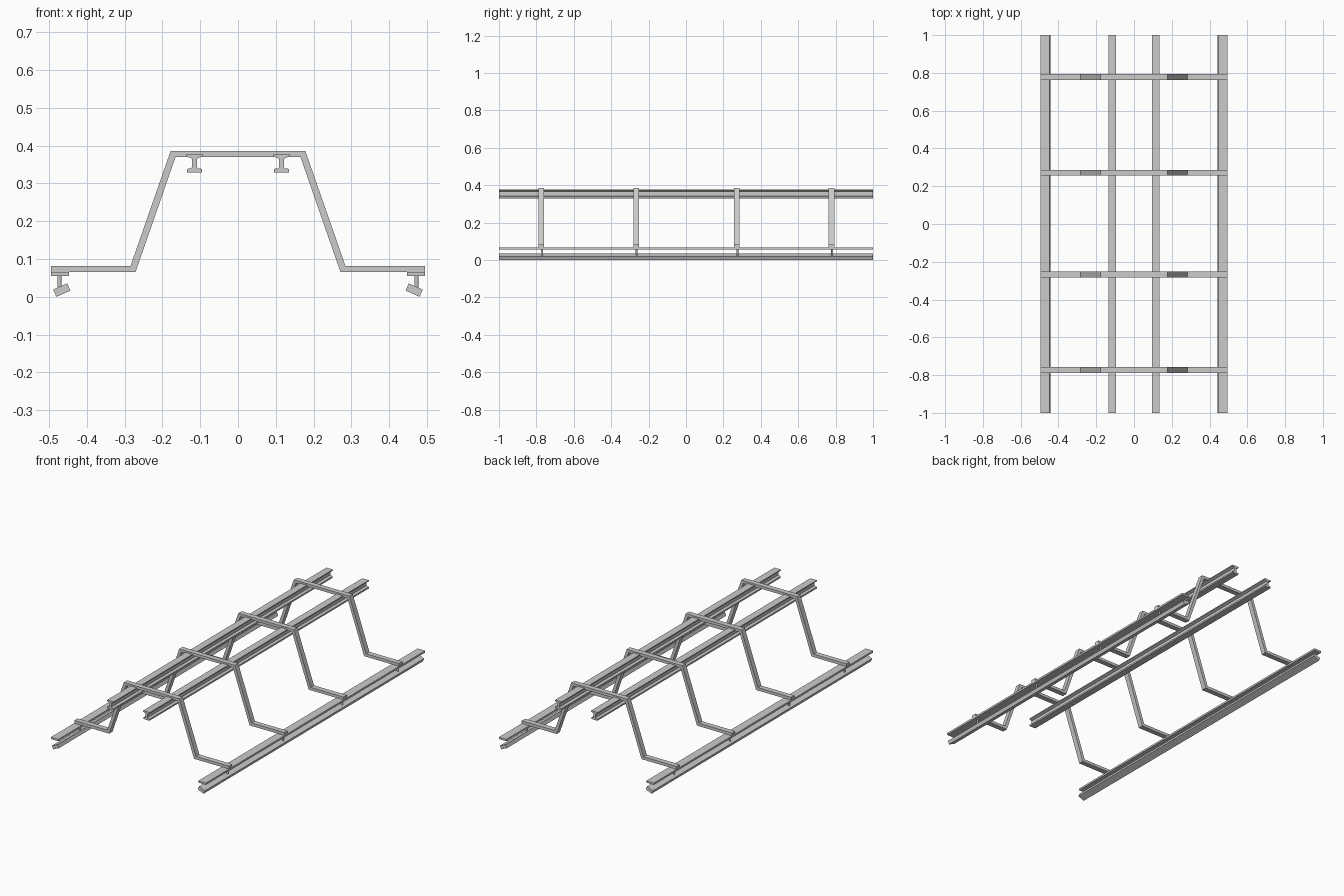
import bpy, bmesh
from mathutils import Matrix, Vector

if "Cube" in bpy.data.objects:
    bpy.data.objects.remove(bpy.data.objects["Cube"])

FRAME_Y = (-0.773, -0.267, 0.272, 0.778)


def finish(name, bm, mirror=False):
    bmesh.ops.recalc_face_normals(bm, faces=bm.faces)
    me = bpy.data.meshes.new(name)
    bm.to_mesh(me)
    bm.free()
    ob = bpy.data.objects.new(name, me)
    bpy.context.collection.objects.link(ob)
    if mirror:
        ob.modifiers.new("mirror", 'MIRROR').use_axis[0] = True
    return ob


def extrude_profile(name, pts, y0, y1, mirror=False):
    """Extrude a closed x/z profile along y."""
    bm = bmesh.new()
    face = bm.faces.new([bm.verts.new((x, y0, z)) for x, z in pts])
    ext = bmesh.ops.extrude_face_region(bm, geom=[face])
    moved = [g for g in ext["geom"] if isinstance(g, bmesh.types.BMVert)]
    bmesh.ops.translate(bm, verts=moved, vec=(0, y1 - y0, 0))
    return finish(name, bm, mirror)


# Bent carrier frames: outer line out, inner line back
outer = [(0.494, 0.082), (0.284, 0.082), (0.178, 0.386)]
inner = [(0.494, 0.065), (0.271, 0.065), (0.165, 0.370)]
flip = lambda pts: [(-x, z) for x, z in reversed(pts)]
frame = outer + flip(outer) + [(-x, z) for x, z in inner] + list(reversed(inner))
for i, y in enumerate(FRAME_Y):
    extrude_profile(f"bent_frame_{i + 1}", frame, y - 0.015, y + 0.015)

# Upper I-section rails with tapered flanges
half = [(0.021, 0.377), (0.021, 0.371), (0.009, 0.366), (0.006, 0.365),
        (0.006, 0.343), (0.009, 0.340), (0.020, 0.338), (0.020, 0.329)]
cx = 0.115
beam = [(cx + x, z) for x, z in half] + [(cx - x, z) for x, z in reversed(half)]
extrude_profile("upper_rails", beam, -1, 1, True)

# Flat strips under the feet
strip = [(0.447, 0.055), (0.495, 0.055), (0.495, 0.066), (0.447, 0.066)]
extrude_profile("side_strips", strip, -1, 1, True)

# Tilted lower side rails
block = [(0.480, 0.0), (0.443, 0.0165), (0.4515, 0.0355), (0.4885, 0.019)]
extrude_profile("tilted_side_rails", block, -1, 1, True)

# Small posts linking strips and tilted rails
bm = bmesh.new()
for y in FRAME_Y:
    bmesh.ops.create_cone(bm, cap_ends=True, segments=12, radius1=0.005,
                          radius2=0.005, depth=0.038,
                          matrix=Matrix.Translation(Vector((0.472, y + 0.003, 0.041))))
finish("link_posts", bm, True)
